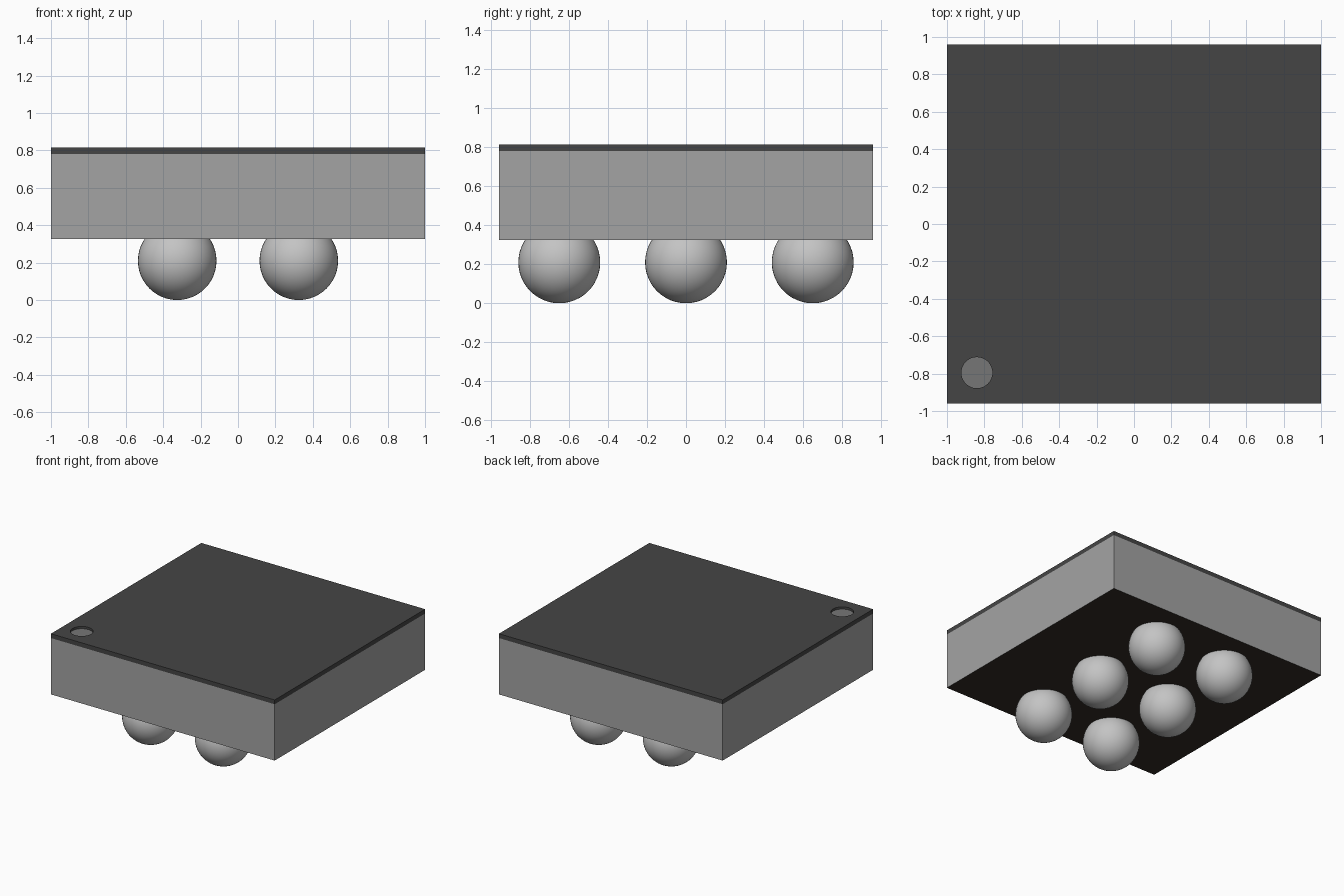
import bpy
import bmesh
from mathutils import Matrix

cube = bpy.data.objects.get("Cube")
if cube:
    bpy.data.objects.remove(cube, do_unlink=True)


def material(name, colour):
    mat = bpy.data.materials.new(name)
    mat.use_nodes = True
    mat.diffuse_color = (*colour, 1)
    bsdf = next(n for n in mat.node_tree.nodes if n.type == 'BSDF_PRINCIPLED')
    bsdf.inputs["Base Color"].default_value = (*colour, 1)
    return mat


case_grey = material("case grey", (0.37, 0.37, 0.37))
lid_charcoal = material("lid charcoal", (0.06, 0.06, 0.06))
underside_brown = material("underside dark brown", (0.032, 0.025, 0.019))
dot_grey = material("marker grey", (0.18, 0.18, 0.18))
ball_silver = material("ball silver", (0.55, 0.55, 0.55))

HALF_X, HALF_Y = 1.0, 0.96
BASE_Z, LID_Z, TOP_Z = 0.325, 0.78, 0.815
DOT_X, DOT_Y, DOT_R, DOT_Z = -0.84, -0.795, 0.083, 0.797


def new_object(name, bm, mats):
    mesh = bpy.data.meshes.new(name)
    bm.to_mesh(mesh)
    bm.free()
    for mat in mats:
        mesh.materials.append(mat)
    obj = bpy.data.objects.new(name, mesh)
    bpy.context.collection.objects.link(obj)
    return obj


# Case block with a dark underside
bm = bmesh.new()
size = Matrix.Diagonal((2 * HALF_X, 2 * HALF_Y, LID_Z - BASE_Z, 1))
bmesh.ops.create_cube(bm, size=1, matrix=Matrix.Translation((0, 0, (BASE_Z + LID_Z) / 2)) @ size)
bm.normal_update()
for face in bm.faces:
    face.material_index = 1 if face.normal.z < -0.5 else 0
new_object("case", bm, [case_grey, underside_brown])

# Lid: outline with a round hole, filled flat, with walls drawn downwards
bm = bmesh.new()
corners = [bm.verts.new((x, y, TOP_Z)) for x, y in
           ((-HALF_X, -HALF_Y), (HALF_X, -HALF_Y), (HALF_X, HALF_Y), (-HALF_X, HALF_Y))]
outline = [bm.edges.new((corners[i], corners[(i + 1) % 4])) for i in range(4)]
ring = bmesh.ops.create_circle(bm, segments=48, radius=DOT_R,
                               matrix=Matrix.Translation((DOT_X, DOT_Y, TOP_Z)))["verts"]
rim = list({e for v in ring for e in v.link_edges})
bmesh.ops.triangle_fill(bm, edges=outline + rim, use_beauty=True, normal=(0, 0, 1))
for edges, depth in ((outline, TOP_Z - LID_Z), (rim, TOP_Z - DOT_Z)):
    walls = bmesh.ops.extrude_edge_only(bm, edges=edges)["geom"]
    bmesh.ops.translate(bm, vec=(0, 0, -depth),
                        verts=[g for g in walls if isinstance(g, bmesh.types.BMVert)])
bmesh.ops.recalc_face_normals(bm, faces=bm.faces)
bm.normal_update()
if max(bm.faces, key=lambda f: f.calc_area()).normal.z < 0:
    bmesh.ops.reverse_faces(bm, faces=bm.faces)
new_object("lid", bm, [lid_charcoal])

# Recessed corner marker
bm = bmesh.new()
bmesh.ops.create_circle(bm, cap_ends=True, segments=48, radius=DOT_R,
                        matrix=Matrix.Translation((DOT_X, DOT_Y, DOT_Z)))
bm.normal_update()
for face in bm.faces:
    if face.normal.z < 0:
        face.normal_flip()
new_object("corner_marker", bm, [dot_grey])

# Contact balls in a two by three grid
for col, x in enumerate((-0.325, 0.325)):
    for row, y in enumerate((-0.65, 0, 0.65)):
        bm = bmesh.new()
        bmesh.ops.create_uvsphere(bm, u_segments=48, v_segments=24, radius=0.21)
        for face in bm.faces:
            face.smooth = True
        ball = new_object(f"contact_ball_{col + 1}_{row + 1}", bm, [ball_silver])
        ball.location = (x, y, 0.21)
